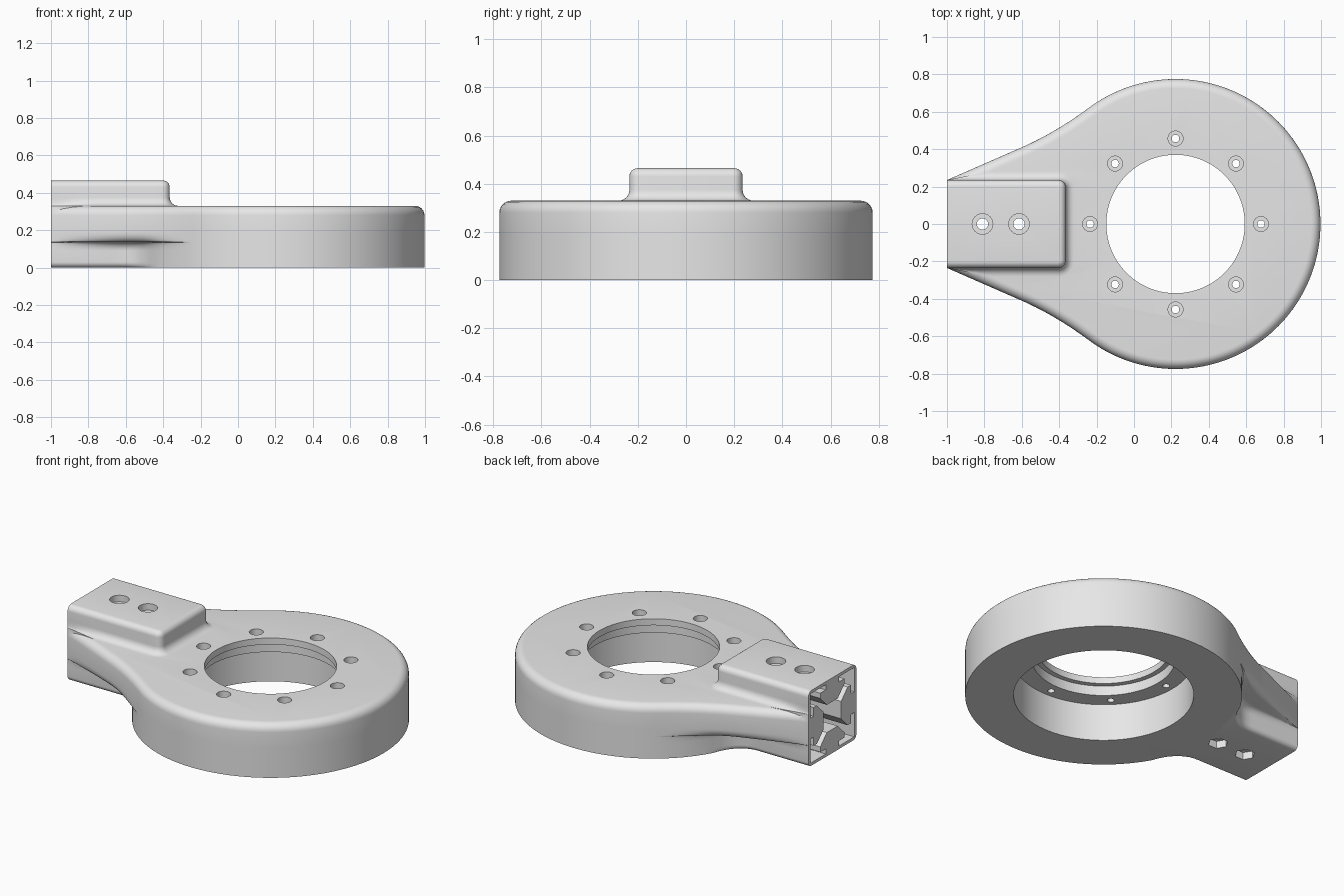
import bpy, bmesh
from math import sin, cos, acos, pi, sqrt, hypot
from mathutils import Vector

if "Cube" in bpy.data.objects:
    bpy.data.objects.remove(bpy.data.objects["Cube"], do_unlink=True)

CX, R = 0.222, 0.775        # ring centre and outer radius
HALF, END = 0.235, -1.0     # arm half width and arm end
QUARTER = [i / 6 * pi / 2 for i in range(7)]

grey = bpy.data.materials.new("light_grey")
grey.use_nodes = True
grey.diffuse_color = (0.8, 0.8, 0.8, 1)
grey.node_tree.nodes["Principled BSDF"].inputs["Base Color"].default_value = (0.8, 0.8, 0.8, 1)


def loft(bm, rings):
    """Skin a stack of closed loops and cap both ends."""
    loops = [[bm.verts.new(p) for p in ring] for ring in rings]
    n = len(loops[0])
    for low, high in zip(loops, loops[1:]):
        for i in range(n):
            j = (i + 1) % n
            bm.faces.new((low[i], low[j], high[j], high[i]))
    bm.faces.new(loops[0])
    bm.faces.new(loops[-1])


def make(name, solids):
    bm = bmesh.new()
    for rings in solids:
        loft(bm, rings)
    bmesh.ops.recalc_face_normals(bm, faces=bm.faces)
    mesh = bpy.data.meshes.new(name)
    bm.to_mesh(mesh)
    bm.free()
    ob = bpy.data.objects.new(name, mesh)
    bpy.context.collection.objects.link(ob)
    return ob


def mirrored(upper):
    return upper + [(x, -y) for x, y in reversed(upper) if y > 1e-6]


def ring_at(chain, z, offset):
    """Offset a plan outline along its normals, keeping the arm end flat."""
    out, last = [], len(chain) - 1
    for i, (x, y) in enumerate(chain):
        a, b = chain[max(i - 1, 0)], chain[min(i + 1, last)]
        tx, ty = b[0] - a[0], b[1] - a[1]
        d = offset(x) / hypot(tx, ty)
        px = END if i in (0, last) else x - ty * d
        out.append((px, y + tx * d, z))
    return out


def turned(x, y, steps, sides=32):
    """Stepped round solid from (radius, z) pairs."""
    return [[(x + r * cos(2 * pi * i / sides), y + r * sin(2 * pi * i / sides), z)
             for i in range(sides)] for r, z in steps]


# Plan outlines: narrow neck below, flared web above
def circle(x):
    return sqrt(max(R * R - (x - CX) ** 2, 0))


def neck(x):
    if x < -0.65:
        return HALF
    if x < -0.472:
        return HALF + 0.2 - sqrt(0.04 - (x + 0.65) ** 2)
    return circle(x)


def web(x):
    if x > -0.251:
        return circle(x)
    return HALF + 0.4375 * (x - END) + 0.424 * max(x + 0.6, 0) ** 2


xs = [END + i * 0.025 for i in range(31)]
start = acos((xs[-1] - CX) / R)
xs += [CX + R * cos(start * (1 - i / 60)) for i in range(1, 61)]


def body_ring(z, t, offset=lambda x: 0):
    return ring_at(mirrored([(x, neck(x) * (1 - t) + web(x) * t) for x in xs]), z, offset)


def arm_only(x):
    return min(max((-0.45 - x) / 0.15, 0), 1)


# Ring and flared arm
levels = [body_ring(0.03 * (1 - cos(a)), 0, lambda x, a=a: -0.03 * (1 - sin(a)) * arm_only(x))
          for a in QUARTER]
levels += [body_ring(0.09 + 0.045 * sin(a), 0.25 * (1 - cos(a))) for a in QUARTER]
levels += [body_ring(0.137 + 0.05 * (1 - cos(a)), 0.75 + 0.25 * sin(a)) for a in QUARTER]
levels += [body_ring(0.28 + 0.05 * sin(a), 1, lambda x, a=a: -0.05 * (1 - cos(a)))
           for a in QUARTER]
body = make("clamp_ring_body", [levels])

# Raised socket block with a filleted foot and rounded top
upper = [(END + i * 0.05, HALF) for i in range(12)]
upper += [(-0.405 + 0.04 * sin(a), HALF - 0.04 + 0.04 * cos(a)) for a in QUARTER]
plan = mirrored(upper)


def foot(x):
    return 0.045 * min((x - END) / 0.22, 1)


levels = [ring_at(plan, 0.25, foot)]
levels += [ring_at(plan, 0.33 + 0.045 * (1 - cos(a)), lambda x, a=a: foot(x) * (1 - sin(a)))
           for a in QUARTER]
levels += [ring_at(plan, 0.43 + 0.035 * sin(a), lambda x, a=a: -0.035 * (1 - cos(a)))
           for a in QUARTER]
block = make("socket_block", [levels])

# Stepped central bore
bore = make("bore_cutter", [turned(CX, 0, [(0.504, -0.1), (0.504, 0.23), (0.4, 0.23),
                                           (0.4, 0.29), (0.37, 0.29), (0.37, 0.6)], 128)])

# Eight counterbored screw holes around the bore
holes = make("screw_hole_cutter", [
    turned(CX + 0.457 * cos(k * pi / 4), 0.457 * sin(k * pi / 4),
           [(0.02, 0.15), (0.02, 0.27), (0.04, 0.27), (0.04, 0.6)], 24) for k in range(8)])

# Slotted rail socket in the arm end
quarter = [(10, -10), (10, -3), (8.5, -3), (8.5, -5.5), (7, -5.5), (4, -2.5),
           (4, 2.5), (7, 5.5), (8.5, 5.5), (8.5, 3), (10, 3)]
section = []
for k in range(4):
    c, s = (1, 0, -1, 0)[k], (0, 1, 0, -1)[k]
    section += [(c * y - s * z, s * y + c * z) for y, z in quarter]
socket = make("rail_socket_cutter", [[[(x, y * 0.0214, 0.2325 + z * 0.0214) for y, z in section]
                                      for x in (-1.1, -0.42)]])

# Two clamp bolts: counterbore on top, hex nut pocket below
bolts = make("bolt_cutter", [turned(x, 0, [(0.03, -0.1), (0.03, 0.425), (0.055, 0.425), (0.055, 0.6)])
                             for x in (-0.81, -0.615)])
nuts = make("nut_pocket_cutter", [turned(x, 0, [(0.057, -0.1), (0.057, 0.045)], 6)
                                  for x in (-0.81, -0.615)])

# Combine everything into one solid
bpy.ops.object.select_all(action='DESELECT')
bpy.context.view_layer.objects.active = body
body.select_set(True)
for tool, op in [(block, 'UNION')] + [(t, 'DIFFERENCE') for t in (bore, holes, socket, bolts, nuts)]:
    mod = body.modifiers.new(tool.name, 'BOOLEAN')
    mod.object, mod.operation, mod.solver = tool, op, 'EXACT'
    bpy.ops.object.modifier_apply(modifier=mod.name)
    bpy.data.objects.remove(tool, do_unlink=True)

body.data.materials.clear()
body.data.materials.append(grey)
bpy.ops.object.shade_smooth_by_angle(angle=pi / 6)
